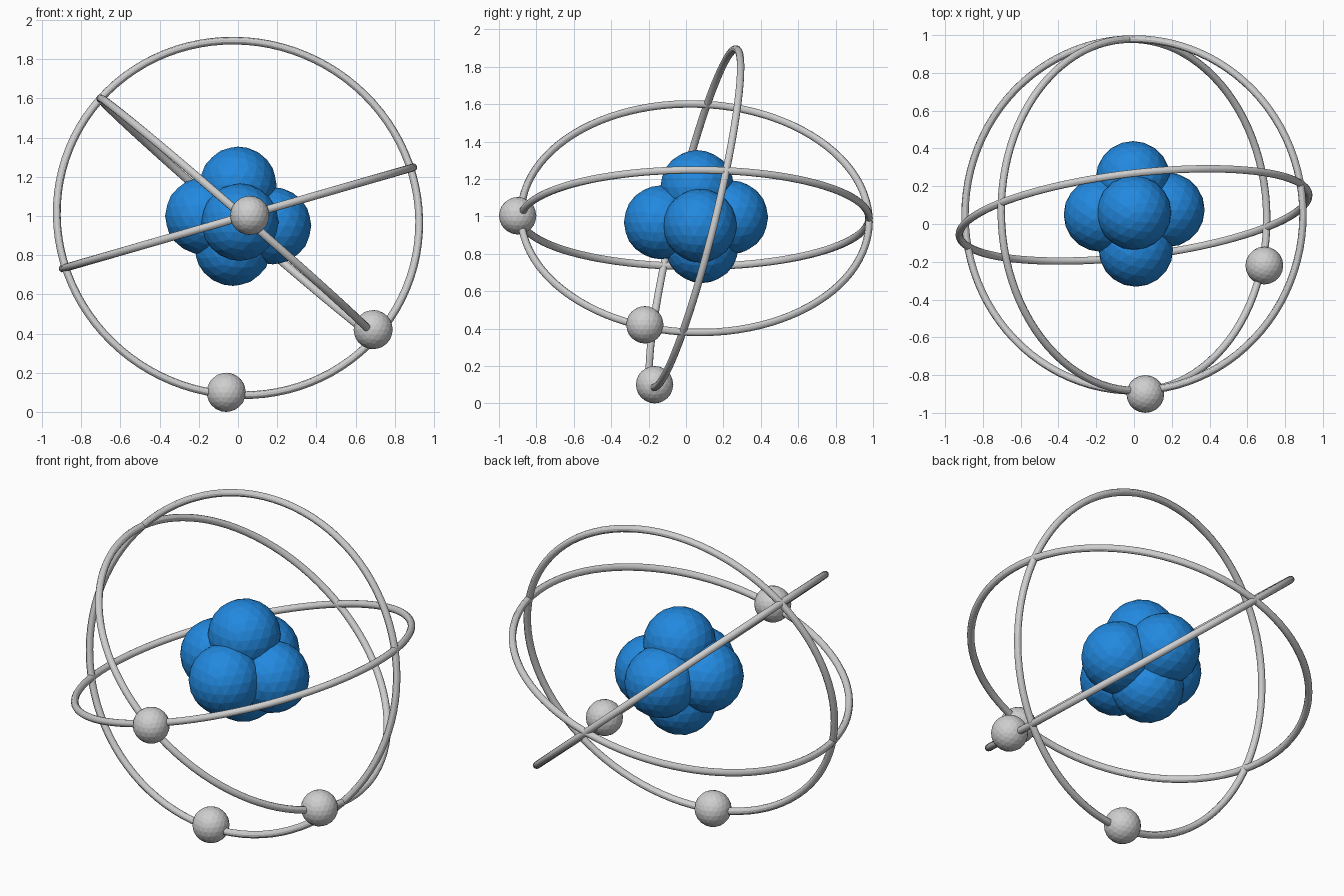
import bpy
from mathutils import Vector

if "Cube" in bpy.data.objects:
    bpy.data.objects.remove(bpy.data.objects["Cube"])


def material(name, color):
    mat = bpy.data.materials.new(name)
    mat.diffuse_color = (*color, 1)
    mat.use_nodes = True
    mat.node_tree.nodes["Principled BSDF"].inputs["Base Color"].default_value = mat.diffuse_color
    return mat


blue = material("blue", (0.016, 0.25, 0.74))
grey = material("light grey", (0.62, 0.62, 0.62))


def ball(name, center, radius, mat):
    """Faceted ball."""
    bpy.ops.mesh.primitive_ico_sphere_add(subdivisions=3, radius=radius, location=center)
    obj = bpy.context.object
    obj.name = name
    obj.data.materials.append(mat)


def ring(name, normal):
    """Thin smooth hoop around the shared centre, facing along its normal."""
    turn = Vector((0, 0, 1)).rotation_difference(Vector(normal).normalized())
    bpy.ops.mesh.primitive_torus_add(
        major_radius=0.931, minor_radius=0.02, major_segments=96, minor_segments=12,
        location=(0, 0.048, 0.99), rotation=turn.to_euler())
    obj = bpy.context.object
    obj.name = name
    obj.data.materials.append(grey)
    bpy.ops.object.shade_smooth_by_angle()


# Nucleus: six overlapping balls
nucleus = {
    "top": (0.0, 0.06, 1.157),
    "bottom": (-0.025, 0.085, 0.84),
    "left": (-0.175, 0.05, 1.0),
    "right": (0.177, 0.075, 0.95),
    "front": (0.01, -0.135, 0.968),
    "back": (-0.005, 0.242, 0.995),
}
for side, center in nucleus.items():
    ball("nucleus_" + side, center, 0.197, blue)

# Orbit rings
ring("orbit_shallow", (-0.277, 0.0, 0.961))
ring("orbit_steep", (0.656, 0.025, 0.755))
ring("orbit_upright", (-0.115, 0.965, -0.236))

# Electrons riding on the rings
ball("electron_front", (0.06, -0.90, 1.003), 0.1, grey)
ball("electron_right", (0.69, -0.22, 0.42), 0.1, grey)
ball("electron_bottom", (-0.06, -0.168, 0.1), 0.1, grey)
